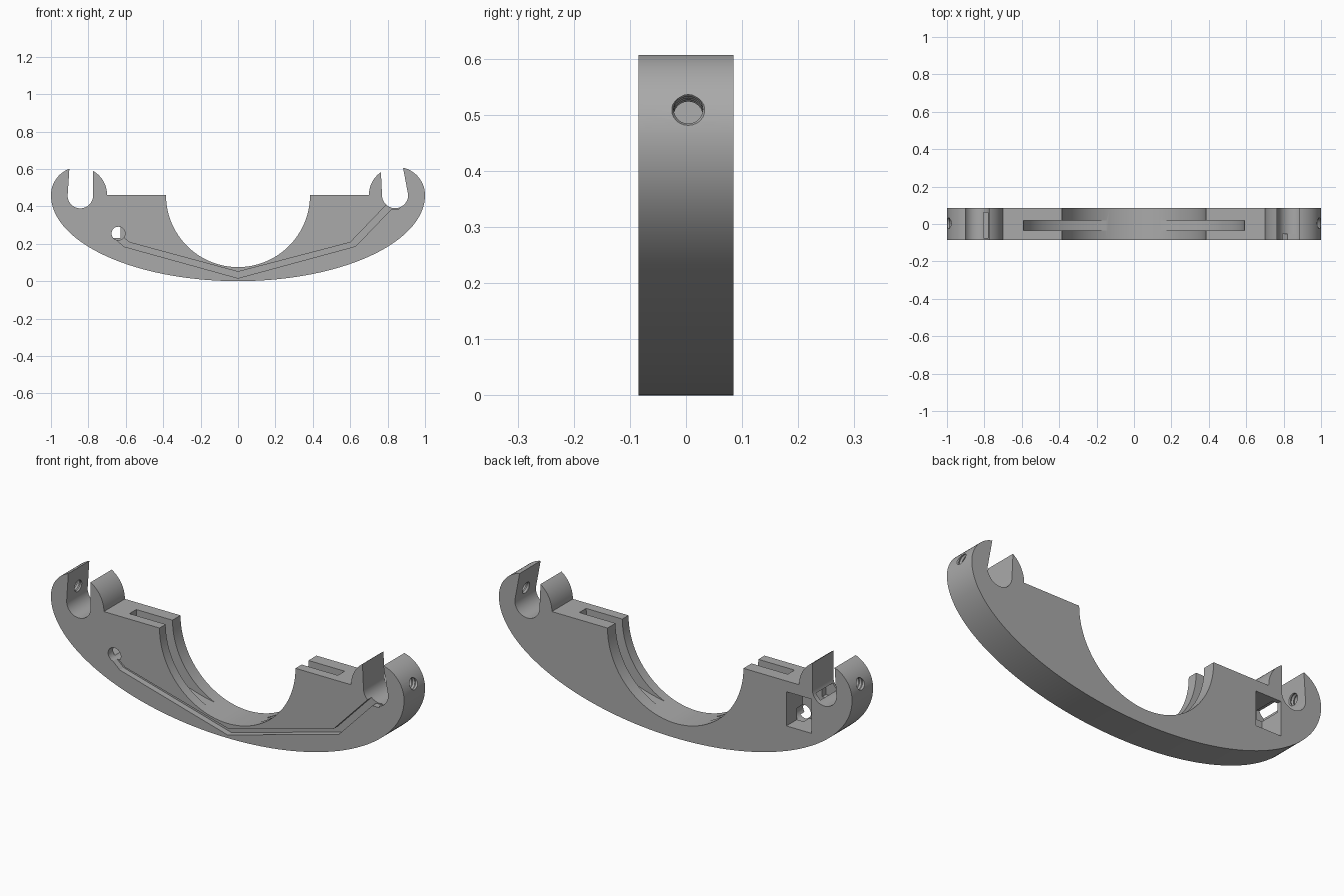
import bpy, bmesh
from math import sin, cos, pi, radians
from mathutils import Matrix, Vector

cube = bpy.data.objects.get("Cube")
if cube:
    bpy.data.objects.remove(cube, do_unlink=True)

grey = bpy.data.materials.new("plain grey")
grey.use_nodes = True
colour = (0.4, 0.4, 0.4, 1)
grey.diffuse_color = colour
grey.node_tree.nodes["Principled BSDF"].inputs["Base Color"].default_value = colour

HALF = 0.085   # half thickness of the plate
TOP = 0.46     # height of the flat shoulders


def arc(cx, cz, rx, rz, start, end, n):
    """Points on an elliptical arc in the x-z plane, angles in degrees."""
    angles = [radians(start + (end - start) * i / n) for i in range(n + 1)]
    return [(cx + rx * cos(a), cz + rz * sin(a)) for a in angles]


def finish(bm, name):
    bmesh.ops.recalc_face_normals(bm, faces=bm.faces)
    mesh = bpy.data.meshes.new(name)
    bm.to_mesh(mesh)
    bm.free()
    obj = bpy.data.objects.new(name, mesh)
    bpy.context.collection.objects.link(obj)
    return obj


def extrude(name, points, y0, y1):
    """Extrude an x-z outline from y0 to y1."""
    bm = bmesh.new()
    face = bm.faces.new([bm.verts.new((x, y0, z)) for x, z in points])
    new = bmesh.ops.extrude_face_region(bm, geom=[face])["geom"]
    verts = [v for v in new if isinstance(v, bmesh.types.BMVert)]
    bmesh.ops.translate(bm, verts=verts, vec=(0, y1 - y0, 0))
    return finish(bm, name)


def box(name, x0, x1, z0, z1, y0, y1):
    return extrude(name, [(x0, z0), (x1, z0), (x1, z1), (x0, z1)], y0, y1)


def thread(name, start, direction, length, turns=9, n=24):
    """Ridged rod that leaves a threaded hole."""
    bm = bmesh.new()
    rings = []
    for i in range(2 * turns + 1):
        r = 0.031 if i % 2 else 0.026
        rings.append([bm.verts.new((r * cos(2 * pi * k / n), r * sin(2 * pi * k / n),
                                    length * i / (2 * turns))) for k in range(n)])
    for a, b in zip(rings, rings[1:]):
        for k in range(n):
            bm.faces.new((a[k], a[(k + 1) % n], b[(k + 1) % n], b[k]))
    bm.faces.new(rings[0])
    bm.faces.new(rings[-1])
    turn = Vector(direction).to_track_quat("Z", "Y").to_matrix().to_4x4()
    bm.transform(Matrix.Translation(start) @ turn)
    return finish(bm, name)


# Plate outline: bowed underside, round ears, flat shoulders, round opening
right_ear = arc(0.85, TOP, 0.15, 0.15, 0, 180, 32)
left_ear = [(-x, z) for x, z in reversed(right_ear)]
opening = arc(0, TOP, 0.385, 0.385, 0, -180, 64)
underside = arc(0, TOP, 1, TOP, 180, 360, 96)
body = extrude("curved_bracket", right_ear + opening + left_ear + underside[1:-1], -HALF, HALF)

cutters = []

# Open slots in the ears
cutters.append(extrude("right_slot", arc(-0.843, 0.457, 0.068, 0.068, 180, 360, 24)
                       + [(-0.775, 0.7), (-0.895, 0.7)], -0.2, 0.2))
cutters.append(extrude("left_slot", arc(0.84, TOP, 0.07, 0.07, 180, 360, 24)
                       + [(0.865, 0.7), (0.759, 0.7)], -0.2, 0.2))

# Groove inside the opening, fading out toward the bottom
cutters.append(extrude("inner_groove", arc(0, TOP, 0.59, 0.368, 0, 360, 96)[:-1], -0.035, 0.02))

# Wire channel on the front face
upper = [(-0.64, 0.255), (-0.58, 0.207), (0, 0.05), (0.6, 0.207), (0.8, 0.415)]
lower = [(0.86, 0.42), (0.86, 0.385), (0.82, 0.385), (0.63, 0.187), (0, 0.016),
         (-0.61, 0.185), (-0.665, 0.235)]
cutters.append(extrude("wire_channel", upper + lower, -0.2, -0.053))

# Wire hole, rear pocket and its opening into the slot
cutters.append(extrude("wire_hole", arc(-0.64, 0.255, 0.036, 0.036, 0, 360, 32)[:-1], -0.2, 0))
cutters.append(box("rear_pocket", -0.77, -0.628, 0.23, 0.405, -0.045, 0.2))
cutters.append(box("pocket_opening", -0.805, -0.74, 0.36, 0.43, -0.075, 0.062))

# Threaded screw holes through the outer walls of the ears
cutters.append(thread("left_screw", (1.02, 0.004, 0.516), (-1, 0, -0.17), 0.16))
cutters.append(thread("right_screw", (-1.02, 0.004, 0.516), (1, 0, -0.12), 0.16))

bpy.context.view_layer.objects.active = body
for cutter in cutters:
    mod = body.modifiers.new(cutter.name, "BOOLEAN")
    mod.operation = "DIFFERENCE"
    mod.solver = "EXACT"
    mod.object = cutter
    bpy.ops.object.modifier_apply(modifier=mod.name)
    bpy.data.objects.remove(cutter, do_unlink=True)

body.data.materials.clear()
body.data.materials.append(grey)
bpy.ops.object.select_all(action="DESELECT")
body.select_set(True)
bpy.ops.object.shade_smooth_by_angle(angle=radians(25))
